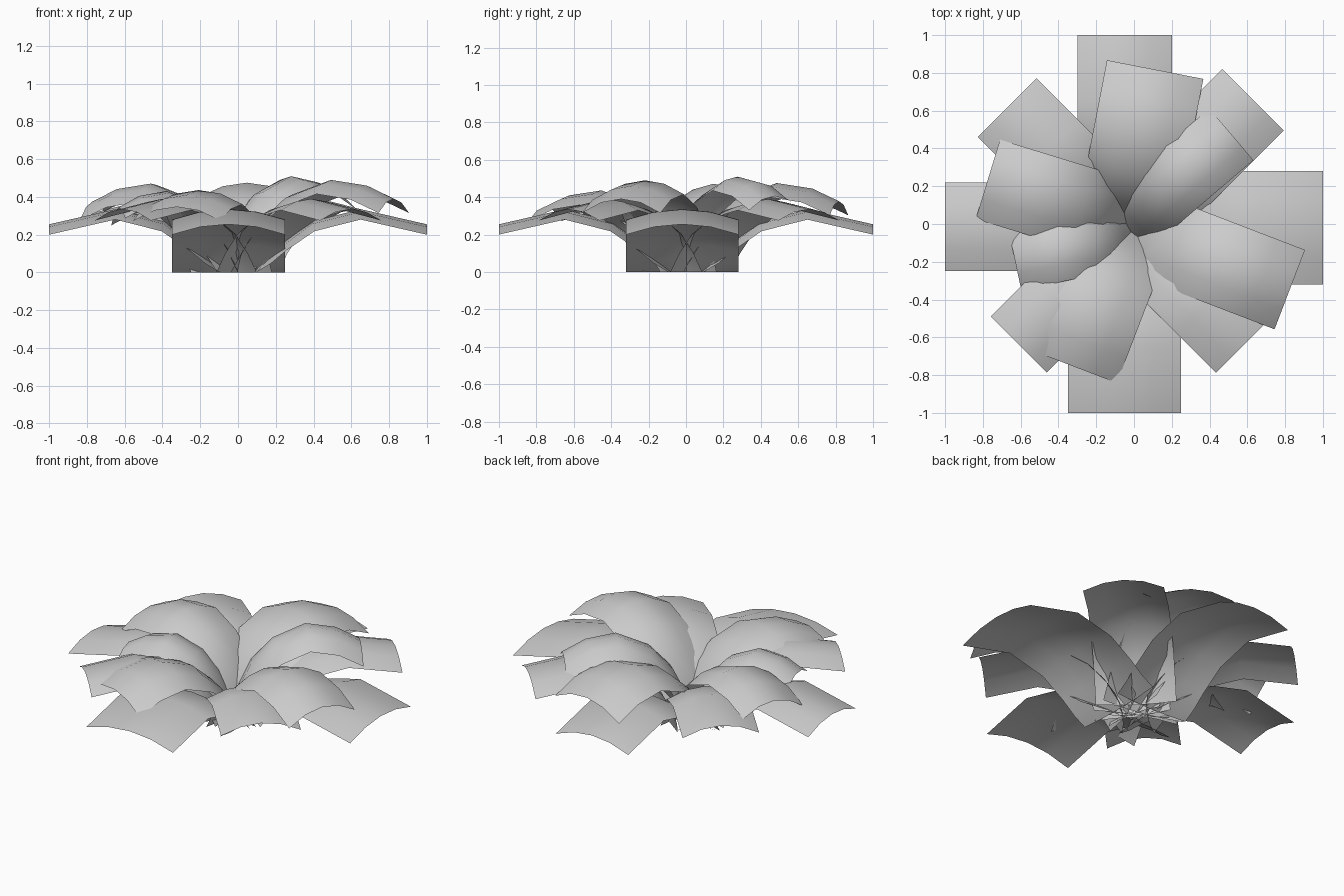
import bpy, math
from mathutils import Vector, Matrix

if "Cube" in bpy.data.objects:
    bpy.data.objects.remove(bpy.data.objects["Cube"])

# centre-line profiles (distance from centre, height) for the three leaf tiers
LOW = [(0.08, 0), (0.15, 0.07), (0.23, 0.15), (0.39, 0.27), (0.65, 0.335), (1.0, 0.255)]
MID = [(0.07, 0), (0.13, 0.12), (0.23, 0.24), (0.39, 0.345), (0.60, 0.39), (0.91, 0.335)]
TOP = [(0.02, 0), (0.08, 0.14), (0.16, 0.28), (0.30, 0.41), (0.52, 0.49), (0.72, 0.46), (0.87, 0.39)]
ACROSS = [(-1, -1.0), (-0.5, -0.25), (0, 0.0), (0.5, -0.25), (1, -1.0)]


def leaf(name, angle, profile, width, arch, side=0.0, reach=1.0, lift=1.0, roll=0.0, origin=(0, 0)):
    """Arched strip bent along a profile, pointing outward at the given angle."""
    pts = [(r * reach, z * lift) for r, z in profile]
    turn = Matrix.Rotation(math.radians(angle), 4, 'Z')
    last = len(pts) - 1
    verts, faces = [], []
    for i, (r, z) in enumerate(pts):
        a, b = pts[max(i - 1, 0)], pts[min(i + 1, last)]
        t = Vector((b[0] - a[0], b[1] - a[1])).normalized()
        # arch follows the bend at the base and hangs straight down at the tip
        n = Vector((-t.y, t.x)).lerp(Vector((0, 1)), (i / last) ** 2)
        tilt = math.tan(math.radians(roll)) * min(1, i / 3)
        bow = arch * min(1, 0.4 + 0.2 * i)
        for u, h in ACROSS:
            o = h * bow + u * width / 2 * tilt
            p = turn @ Vector((r + n.x * o, side + u * width / 2, max(0, z + n.y * o)))
            verts.append(p + Vector((origin[0], origin[1], 0)))
    w = len(ACROSS)
    for i in range(last):
        for j in range(w - 1):
            k = i * w + j
            faces.append((k, k + w, k + w + 1, k + 1))
    mesh = bpy.data.meshes.new(name)
    mesh.from_pydata(verts, [], faces)
    mesh.polygons.foreach_set("use_smooth", [True] * len(faces))
    obj = bpy.data.objects.new(name, mesh)
    bpy.context.collection.objects.link(obj)
    return obj


# lowest leaves along the axes: angle, width, sideways shift
for angle, width, side in [(0, 0.60, -0.02), (90, 0.50, 0.05), (180, 0.47, 0.015), (270, 0.60, -0.05)]:
    leaf("low_leaf", angle, LOW, width, 0.055, side)

# middle leaves on the diagonals: angle, width, sideways shift, reach
for angle, width, side, reach in [(45, 0.46, 0.02, 1.0), (135, 0.44, 0.04, 1.0),
                                  (225, 0.42, 0.02, 0.97), (315, 0.46, -0.02, 0.95)]:
    leaf("middle_leaf", angle, MID, width, 0.06, side, reach)

# upper leaves: angle, width, reach, lift, roll, sideways shift, origin
for angle, width, reach, lift, roll, side, origin in [
        (79, 0.52, 0.97, 0.97, 0, 0.05, (0, -0.02)),
        (-21, 0.45, 1.02, 1.0, 0, -0.01, (0, -0.02)),
        (-111, 0.50, 0.92, 0.89, 0, -0.04, (0, -0.02)),
        (40.5, 0.36, 0.88, 1.04, 0, 0.01, (-0.06, -0.03)),
        (163, 0.44, 0.93, 0.96, -6, 0.00, (0, 0)),
        (192, 0.36, 0.75, 0.88, 6, 0.02, (0, -0.02))]:
    leaf("upper_leaf", angle, TOP, width, 0.075, side, reach, lift, roll, origin)
